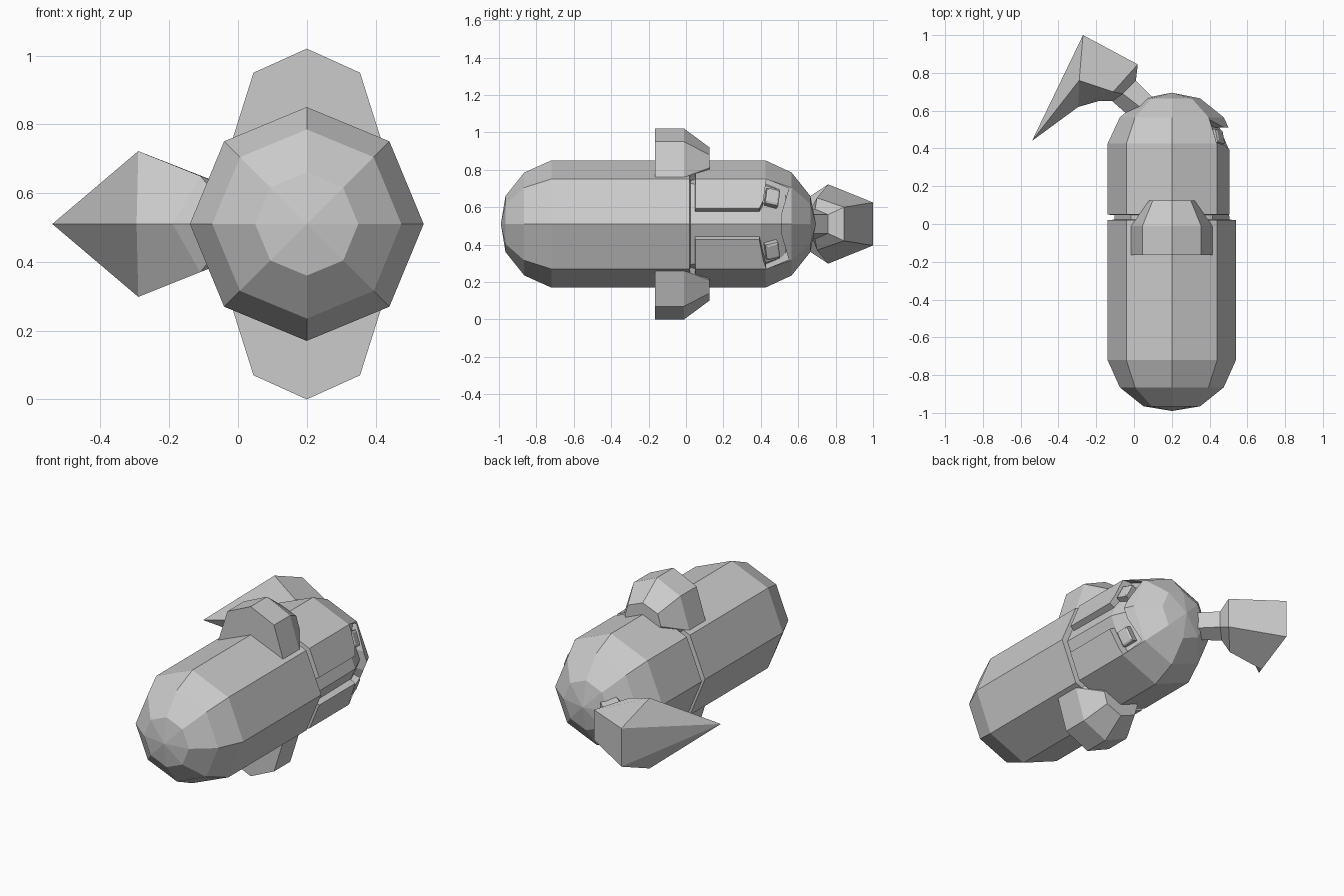
import bpy, bmesh, math
from mathutils import Matrix, Vector

if "Cube" in bpy.data.objects:
    bpy.data.objects.remove(bpy.data.objects["Cube"])

CX, CZ = 0.2, 0.51  # long axis of the body runs along y through here


def loft(name, rings):
    """Skin a list of rings; a one-point ring is a pole."""
    bm = bmesh.new()
    loops = [[bm.verts.new(p) for p in r] for r in rings]
    for a, b in zip(loops, loops[1:]):
        n = max(len(a), len(b))
        for i in range(n):
            j = (i + 1) % n
            quad = [a[i % len(a)], a[j % len(a)], b[j % len(b)], b[i % len(b)]]
            bm.faces.new(list(dict.fromkeys(quad)))
    for end in (loops[0], loops[-1]):
        if len(end) > 2:
            bm.faces.new(end)
    bmesh.ops.recalc_face_normals(bm, faces=bm.faces)
    me = bpy.data.meshes.new(name)
    bm.to_mesh(me)
    bm.free()
    ob = bpy.data.objects.new(name, me)
    bpy.context.collection.objects.link(ob)
    return ob


def octagon(y, r):
    if r == 0:
        return [(CX, y, CZ)]
    return [(CX + r * math.cos(k * math.pi / 4), y, CZ + r * math.sin(k * math.pi / 4))
            for k in range(8)]


def lathe(name, profile):
    return loft(name, [octagon(y, r) for y, r in profile])


# rounded lower body, inner core and helmet
lathe("lower_body", [(-0.99, 0), (-0.965, 0.15), (-0.865, 0.275), (-0.72, 0.34),
                     (0.02, 0.34), (0.025, 0.29)])
lathe("inner_core", [(-0.02, 0.305), (0.40, 0.30), (0.53, 0.245), (0.62, 0.13)])
helmet = lathe("helmet", [(0.047, 0.31), (0.05, 0.34), (0.425, 0.34), (0.565, 0.275),
                          (0.665, 0.15), (0.695, 0)])


# visor opening with a tapered centre slot
def visor_outline(x, slot):
    half = [(0.0, slot), (0.395 - 0.1 * (slot - 0.05), slot), (0.43, 0.24),
            (0.55, 0.19), (0.51, 0.055)]
    return ([(x, y, CZ + z) for y, z in half] +
            [(x, y, CZ - z) for y, z in reversed(half)])


cutter = loft("visor_cutter", [visor_outline(0.38, 0.02), visor_outline(0.60, 0.13)])
cutter.hide_render = True
mod = helmet.modifiers.new("visor", 'BOOLEAN')
mod.operation = 'DIFFERENCE'
mod.solver = 'EXACT'
mod.object = cutter
bpy.context.view_layer.objects.active = helmet
bpy.ops.object.modifier_apply(modifier="visor")
bpy.data.objects.remove(cutter)

# eyes and hands, mirrored above and below the axis
turn = (Matrix.Rotation(math.radians(15), 3, 'Z') @ Matrix.Rotation(math.radians(-22.5), 3, 'Y')
        @ Matrix.Rotation(math.radians(-13), 3, 'X'))


def half_ring(y, pts):
    """Closed outline from the top vertex, mirrored in x; pts are (dx, dz)."""
    left = [(-dx, dz) for dx, dz in reversed(pts) if dx > 0]
    return [(dx, y, dz) for dx, dz in pts + left]


for side, label in ((1, "upper"), (-1, "lower")):
    def flip(p):
        return (p[0], p[1], CZ + side * p[2])

    eye = []
    for depth, s in ((-0.03, 1), (0.028, 1), (0.034, 0.75)):
        ring = []
        for u, v in ((-1, -1), (1, -1), (1, 1), (-1, 1)):
            p = turn @ Vector((depth, u * 0.036 * s, v * 0.045 * s))
            ring.append(flip(p + Vector((0.43, 0.457, 0.135))))
        eye.append(ring)
    loft(label + "_eye", eye)

    big = [(0, 0.51), (0.155, 0.44), (0.215, 0.25), (0.15, 0.12)]
    small = [(0, 0.41), (0.10, 0.37), (0.12, 0.30), (0.08, 0.22)]
    hand = [half_ring(-0.165, big), half_ring(-0.01, big), half_ring(0.125, small)]
    loft(label + "_hand",
         [[(CX + p[0], p[1], CZ + side * p[2]) for p in r] for r in hand])


# hooked crest: five-sided sections swept to a point
def section(outer, mid, inner):
    (ox, oy, oz), (mx, my, mz) = outer, mid
    return [(ox, oy, CZ + oz), (mx, my, CZ + mz), (*inner, CZ),
            (mx, my, CZ - mz), (ox, oy, CZ - oz)]


loft("crest", [
    section((0.13, 0.64, 0.05), (0.07, 0.59, 0.08), (0.01, 0.54)),
    section((0.01, 0.76, 0.05), (-0.06, 0.69, 0.08), (-0.115, 0.65)),
    section((0.02, 0.845, 0.09), (-0.11, 0.70, 0.14), (-0.19, 0.65)),
    section((-0.27, 1.0, 0.115), (-0.29, 0.76, 0.212), (-0.295, 0.62)),
    [(-0.54, 0.44, CZ)],
])
